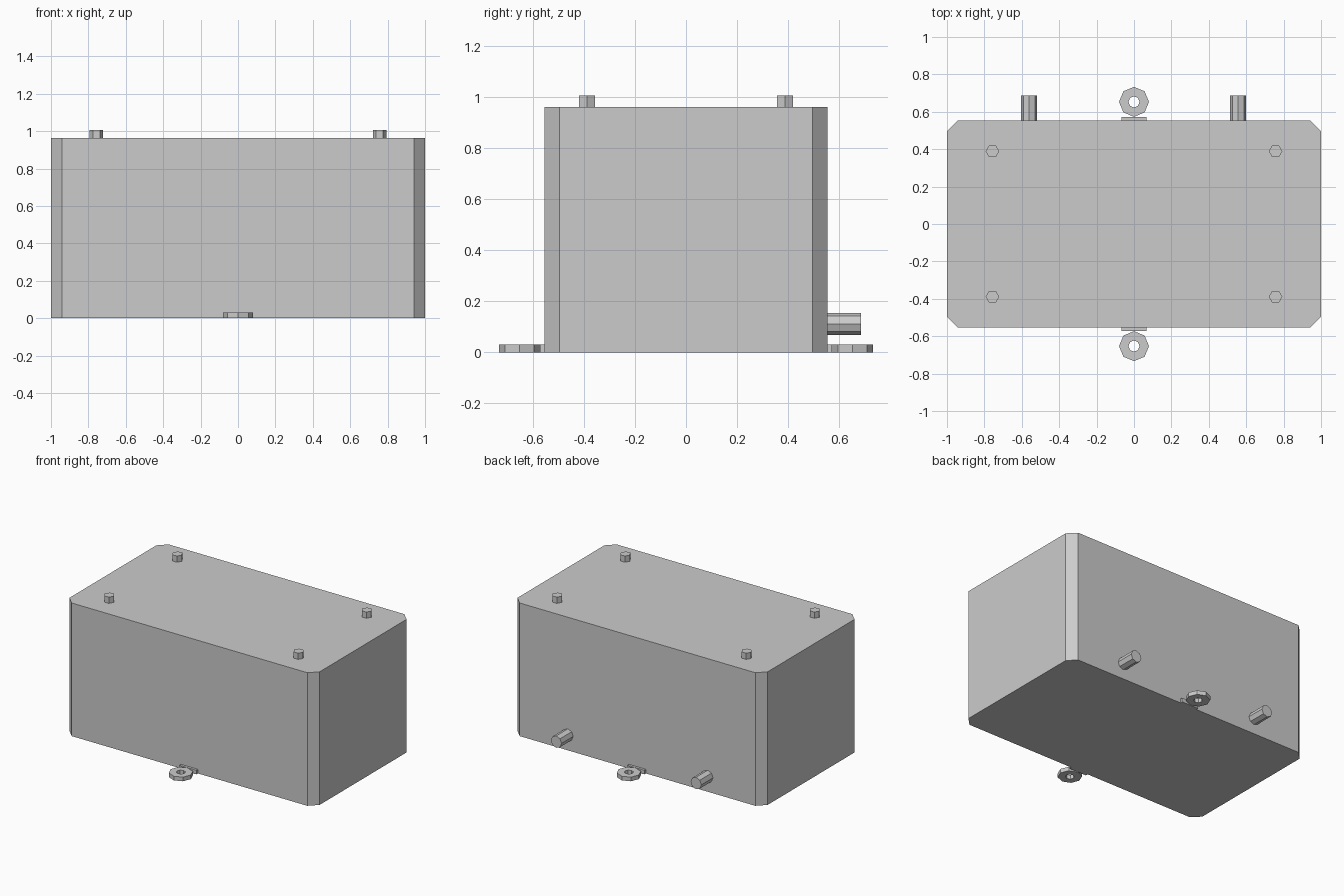
import bpy, bmesh
from math import cos, sin, pi
from mathutils import Matrix

if "Cube" in bpy.data.objects:
    bpy.data.objects.remove(bpy.data.objects["Cube"], do_unlink=True)

GREY = (0.6, 0.6, 0.6, 1)
grey = bpy.data.materials.new("plain grey")
grey.use_nodes = True
grey.diffuse_color = GREY
grey.node_tree.nodes["Principled BSDF"].inputs["Base Color"].default_value = GREY


def finish(name, bm, matrix=Matrix()):
    bm.transform(matrix)
    bmesh.ops.recalc_face_normals(bm, faces=bm.faces)
    mesh = bpy.data.meshes.new(name)
    bm.to_mesh(mesh)
    bm.free()
    mesh.materials.append(grey)
    obj = bpy.data.objects.new(name, mesh)
    bpy.context.collection.objects.link(obj)
    return obj


def prism(name, outline, height, matrix=Matrix()):
    """Extrude a flat outline upwards, then place it."""
    bm = bmesh.new()
    face = bm.faces.new([bm.verts.new((x, y, 0)) for x, y in outline])
    top = bmesh.ops.extrude_face_region(bm, geom=[face])["geom"]
    bmesh.ops.translate(bm, vec=(0, 0, height),
                        verts=[v for v in top if isinstance(v, bmesh.types.BMVert)])
    return finish(name, bm, matrix)


def polygon(sides, radius):
    return [(radius * cos(2 * pi * i / sides), radius * sin(2 * pi * i / sides))
            for i in range(sides)]


def ring(name, sides, outer, inner, height, matrix):
    """Flat eyelet with a hole through it."""
    bm = bmesh.new()
    loops = [[bm.verts.new((x, y, z)) for x, y in polygon(sides, r)]
             for r, z in ((outer, 0), (outer, height), (inner, height), (inner, 0))]
    for a, b in zip(loops, loops[1:] + loops[:1]):
        for i in range(sides):
            j = (i + 1) % sides
            bm.faces.new((a[i], a[j], b[j], b[i]))
    return finish(name, bm, matrix)


# Main box with chamfered upright corners
X, Y, C, H = 1.0, 0.554, 0.058, 0.962
prism("box_body", [(X, C - Y), (X, Y - C), (X - C, Y), (C - X, Y),
                   (-X, Y - C), (-X, C - Y), (C - X, -Y), (X - C, -Y)], H)

# Hexagonal bolts on the lid
for side, sx in (("left", 1), ("right", -1)):
    for end, sy in (("front", -1), ("back", 1)):
        prism(f"{end}_{side}_bolt", polygon(6, 0.036), 0.055,
              Matrix.Translation((sx * 0.757, sy * 0.389, H - 0.01)))

# Octagonal pipes at the back
for side, x in (("left", 0.557), ("right", -0.561)):
    prism(f"{side}_pipe", polygon(8, 0.043), 0.157,
          Matrix.Translation((x, 0.687, 0.112)) @ Matrix.Rotation(pi / 2, 4, "X"))

# Mounting eyelets with their root tabs
for end, s in (("front", -1), ("back", 1)):
    ring(f"{end}_eyelet", 8, 0.08, 0.03, 0.03, Matrix.Translation((0, s * 0.653, 0)))
    prism(f"{end}_tab", [(-0.068, -0.015), (0.068, -0.015), (0.068, 0.015), (-0.068, 0.015)],
          0.03, Matrix.Translation((0, s * 0.557, 0)))
